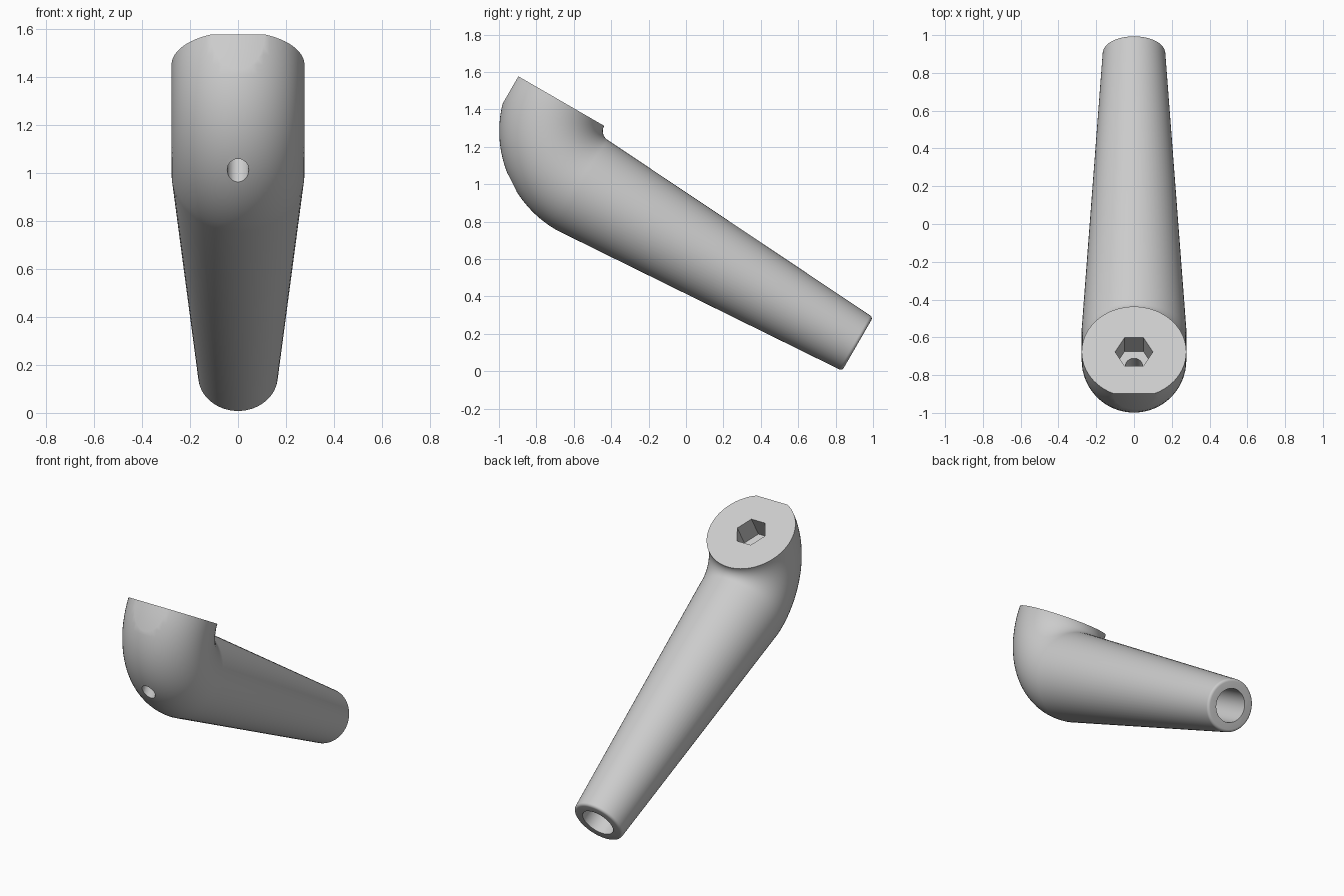
import bpy, bmesh, math
from mathutils import Vector

if "Cube" in bpy.data.objects:
    bpy.data.objects.remove(bpy.data.objects["Cube"], do_unlink=True)

HEAD_R = 0.277      # radius of the elbow tube
BEND_R = 0.333      # bend radius of its centre line
END_R = 0.166       # radius at the open end
LENGTH = 1.70       # straight tapered part
FILLET = 0.018
SIDES = 64
HEAD = Vector((0, -0.677, 1.45))
TILT = math.radians(-30)

grey = bpy.data.materials.new("plain grey")
grey.use_nodes = True
colour = (0.6, 0.6, 0.6, 1)
grey.diffuse_color = colour
grey.node_tree.nodes["Principled BSDF"].inputs["Base Color"].default_value = colour


def add_object(name, bm):
    bmesh.ops.recalc_face_normals(bm, faces=bm.faces)
    mesh = bpy.data.meshes.new(name)
    bm.to_mesh(mesh)
    bm.free()
    mesh.materials.append(grey)
    obj = bpy.data.objects.new(name, mesh)
    bpy.context.collection.objects.link(obj)
    return obj


def loft(name, rings):
    """Join circles given as (centre, radius, angle of the section)."""
    bm = bmesh.new()
    loops = []
    for centre, radius, angle in rings:
        out = Vector((0, -math.cos(angle), -math.sin(angle)))
        turn = [math.tau * i / SIDES for i in range(SIDES)]
        loops.append([bm.verts.new(Vector(centre) + radius * (math.cos(t) * out
                      + math.sin(t) * Vector((1, 0, 0)))) for t in turn])
    for a, b in zip(loops, loops[1:]):
        for i in range(SIDES):
            j = (i + 1) % SIDES
            bm.faces.new((a[i], a[j], b[j], b[i]))
    bm.faces.new(loops[0])
    bm.faces.new(loops[-1])
    return add_object(name, bm)


def prism(name, sides, radius, start, end):
    """Straight cutter between two points, with a corner along x."""
    start, end = Vector(start), Vector(end)
    bm = bmesh.new()
    bmesh.ops.create_cone(bm, cap_ends=True, segments=sides, radius1=radius,
                          radius2=radius, depth=(end - start).length)
    first = max(bm.verts, key=lambda v: v.co.x).co
    bmesh.ops.rotate(bm, verts=bm.verts, matrix=Vector((first.x, first.y, 0))
                     .rotation_difference(Vector((1, 0, 0))).to_matrix())
    if abs((end - start).y) > 0.01:
        bmesh.ops.rotate(bm, verts=bm.verts, matrix=Vector((0, 0, 1))
                         .rotation_difference(end - start).to_matrix())
    bmesh.ops.translate(bm, verts=bm.verts, vec=(start + end) / 2)
    return add_object(name, bm)


# Body: quarter-bend head, then tapered grip with a rounded end edge
rings = []
for i in range(21):
    a = math.pi / 2 * i / 20
    centre = (0, BEND_R - BEND_R * math.cos(a), -BEND_R * math.sin(a))
    rings.append((centre, HEAD_R, a))
for i in range(6):
    a = math.pi / 2 * i / 5
    y = BEND_R + LENGTH - FILLET * (1 - math.sin(a))
    rings.append(((0, y, -BEND_R), END_R - FILLET * (1 - math.cos(a)), math.pi / 2))
body = loft("handle_body", rings)

# Cutters: front flat, hexagon socket, screw hole and end bore
bm = bmesh.new()
bmesh.ops.create_cube(bm, size=1)
bmesh.ops.translate(bm, verts=bm.verts, vec=(0, -0.753, 0.33))
cutters = [
    add_object("front_flat_cutter", bm),
    prism("hex_socket_cutter", 6, 0.1, (0, 0, -0.146), (0, 0, 0.1)),
    prism("screw_hole_cutter", 32, 0.045, (0, 0, -0.9), (0, 0, -0.1)),
    prism("bore_cutter", 48, 0.105, (0, BEND_R + LENGTH - 0.6, -BEND_R),
          (0, BEND_R + LENGTH + 0.1, -BEND_R)),
]
bpy.context.view_layer.objects.active = body
for cutter in cutters:
    cutter.hide_render = True
    mod = body.modifiers.new(cutter.name, "BOOLEAN")
    mod.operation, mod.solver, mod.object = "DIFFERENCE", "EXACT", cutter
    bpy.ops.object.modifier_apply(modifier=mod.name)
    bpy.data.objects.remove(cutter, do_unlink=True)

# Tilt into place and shade
body.rotation_euler.x = TILT
body.location = HEAD
bpy.ops.object.select_all(action="DESELECT")
body.select_set(True)
bpy.ops.object.shade_smooth_by_angle(angle=math.radians(30))
